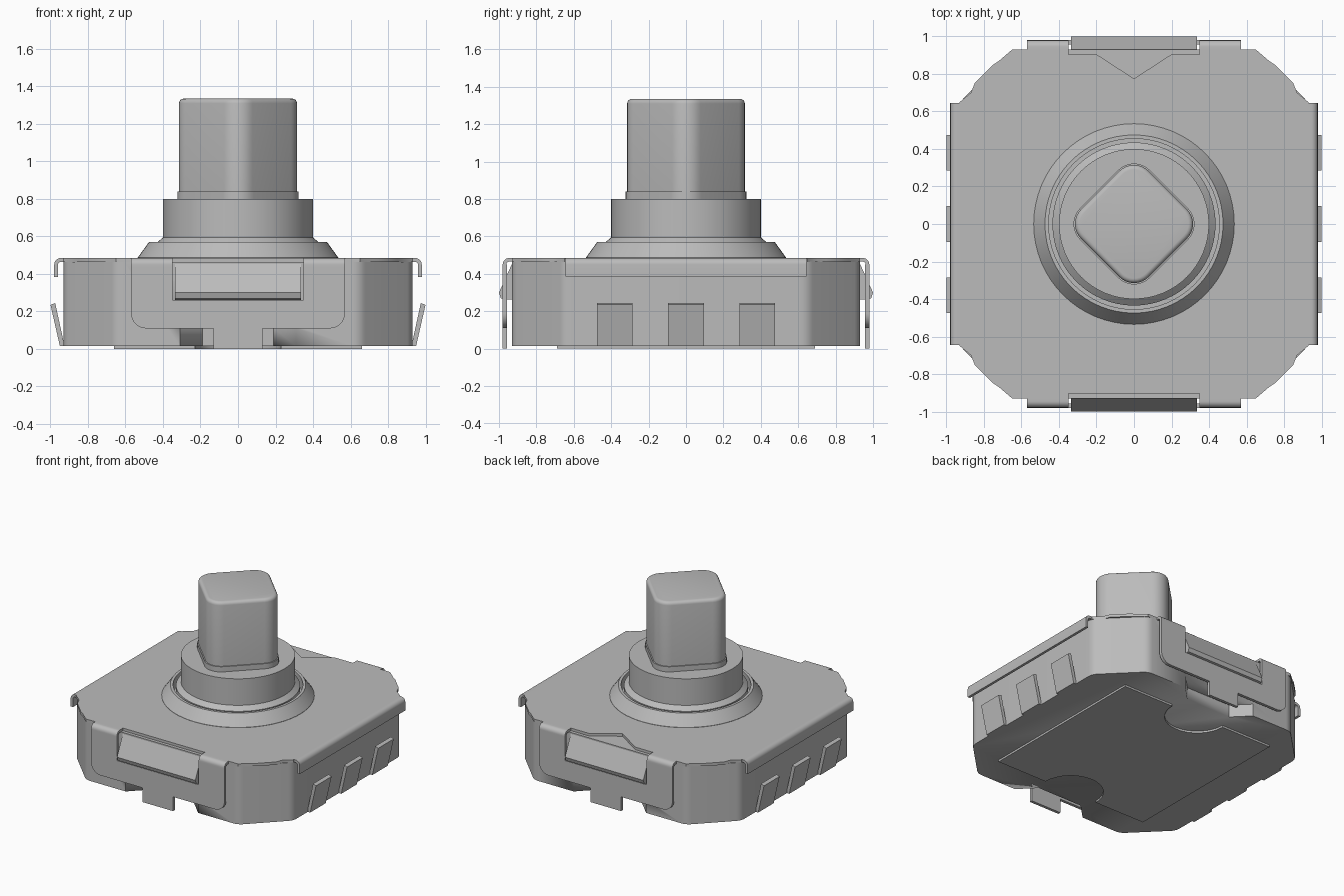
import bpy, bmesh
from math import sin, cos, pi, radians
from mathutils import Vector, Matrix

cube = bpy.data.objects.get("Cube")
if cube:
    bpy.data.objects.remove(cube)

grey = bpy.data.materials.new("satin grey")
grey.use_nodes = True
colour = (0.5, 0.5, 0.5, 1)
grey.diffuse_color = colour
grey.node_tree.nodes["Principled BSDF"].inputs["Base Color"].default_value = colour


def finish(name, bm):
    """Turn a bmesh into a named, shaded object."""
    bmesh.ops.recalc_face_normals(bm, faces=bm.faces)
    mesh = bpy.data.meshes.new(name)
    bm.to_mesh(mesh)
    bm.free()
    mesh.materials.append(grey)
    ob = bpy.data.objects.new(name, mesh)
    bpy.context.collection.objects.link(ob)
    bpy.ops.object.select_all(action="DESELECT")
    ob.select_set(True)
    bpy.context.view_layer.objects.active = ob
    bpy.ops.object.shade_smooth_by_angle(angle=radians(30))
    return ob


def prism(name, points, low, high, place=lambda a, b, c: (a, b, c)):
    """Extrude a flat outline from low to high; place maps it into the model."""
    bm = bmesh.new()
    rings = [[bm.verts.new(place(a, b, c)) for a, b in points] for c in (low, high)]
    count = len(points)
    for ring in rings:
        bm.faces.new(ring)
    for i in range(count):
        j = (i + 1) % count
        bm.faces.new((rings[0][i], rings[0][j], rings[1][j], rings[1][i]))
    return finish(name, bm)


def rounded(points, radius, steps=6):
    """Replace every corner of an outline by a curve of the given reach."""
    out = []
    for i, point in enumerate(points):
        p = Vector(point)
        start = p + (Vector(points[i - 1]) - p).normalized() * radius
        end = p + (Vector(points[(i + 1) % len(points)]) - p).normalized() * radius
        for k in range(steps + 1):
            t = k / steps
            out.append(tuple(start * (1 - t) ** 2 + p * 2 * t * (1 - t) + end * t * t))
    return out


def arc(cx, cy, r, start, end, steps=8):
    return [(cx + r * cos(radians(start + (end - start) * k / steps)),
             cy + r * sin(radians(start + (end - start) * k / steps))) for k in range(steps + 1)]


def lathe(name, profile, sides=64):
    bm = bmesh.new()
    verts = [bm.verts.new((r, 0, z)) for r, z in profile]
    edges = [bm.edges.new(pair) for pair in zip(verts, verts[1:])]
    bmesh.ops.spin(bm, geom=verts + edges, axis=(0, 0, 1), cent=(0, 0, 0),
                   angle=2 * pi, steps=sides, use_merge=True)
    bmesh.ops.remove_doubles(bm, verts=bm.verts, dist=0.0001)
    return finish(name, bm)


def mirror_points(half):
    """Complete an outline given for x > 0, ordered from the lower to the upper end."""
    return half + [(-x, y) for x, y in reversed(half)]


# Housing: octagonal block with softened corners and a pocket below each end flap
quarter = [(0.65, -0.93), (0.93, -0.65), (0.93, 0.65), (0.65, 0.93)]
housing = prism("housing", rounded(mirror_points(quarter), 0.04), 0.015, 0.465)
for end, label in ((-1, "front"), (1, "back")):
    cutter = prism(label + "_pocket_cutter",
                   [(-0.33, 0.95), (0.33, 0.95), (0.19, 0.81), (-0.19, 0.81)],
                   -0.1, 0.11, lambda a, b, c: (a, b * end, c))
    cutter.hide_render = True
    cutter.hide_viewport = True
    cut = housing.modifiers.new(label + " pocket", "BOOLEAN")
    cut.operation = "DIFFERENCE"
    cut.object = cutter

# Thin base plate with a round bite at each end
bite = arc(0, -0.69, 0.23, 180, 0, 16)
plate_half = [(0.66, -0.69), (0.66, 0.69)]
prism("base_plate", plate_half + arc(0, 0.69, 0.23, 0, -180, 16)
      + [(-x, -y) for x, y in plate_half] + arc(0, -0.69, 0.23, 180, 0, 16), 0, 0.016)

# Metal cover: stepped corners, end cutouts and one pointed notch at the back
corner = [(0.93, 0.65), (0.87, 0.7), (0.85, 0.75), (0.75, 0.85), (0.72, 0.87), (0.65, 0.93),
          (0.57, 0.93), (0.35, 0.93), (0.35, 0.905)]
cover_half = [(x, -y) for x, y in reversed(corner)] + corner + [(0.2, 0.905), (0, 0.775)]
prism("cover_top", cover_half + [(-x, y) for x, y in reversed(cover_half[:-1])], 0.463, 0.485)


def bent(drop):
    """Cross-section of the sheet where it folds down over an edge."""
    return ([(0.92, 0.485)] + arc(0.945, 0.45, 0.035, 90, 0) + [(0.98, drop), (0.96, drop)]
            + arc(0.945, 0.45, 0.015, 0, 90) + [(0.92, 0.465)])


# Side flanges and leaning contact strips
for side, label in ((1, "left"), (-1, "right")):
    prism(label + "_flange", bent(0.385), -0.645, 0.645, lambda a, b, c: (a * side, c, b))
    for n in (-1, 0, 1):
        prism(f"{label}_contact_{n + 2}",
              [(0.925, 0.015), (0.95, 0.015), (1.0, 0.235), (0.975, 0.245)],
              n * 0.38 - 0.095, n * 0.38 + 0.095, lambda a, b, c: (a * side, c, b))

# End flaps: folded shoulders, U-shaped sheet with a foot, and a sprung latch
flap_half = ([(0.13, 0), (0.13, 0.11)] + arc(0.49, 0.19, 0.08, -90, 0)
             + [(0.57, 0.45), (0.35, 0.45), (0.35, 0.262)])
for end, label in ((-1, "front"), (1, "back")):
    for side in (-1, 1):
        prism(f"{label}_shoulder_{'left' if side > 0 else 'right'}", bent(0.44),
              0.35, 0.57, lambda a, b, c: (c * side, a * end, b))
    prism(label + "_flap", mirror_points(flap_half), 0.958, 0.98,
          lambda a, b, c: (a, c * end, b))
    prism(label + "_latch", [(0.91, 0.465), (0.925, 0.465), (1.0, 0.3), (0.99, 0.27),
                             (0.965, 0.262), (0.91, 0.262)],
          -0.335, 0.335, lambda a, b, c: (c, a * end, b))

# Raised collar of the cover and the round boss inside it
lathe("cover_collar", [(0.535, 0.48), (0.535, 0.487), (0.475, 0.57), (0.455, 0.57), (0.455, 0.48)])
lathe("boss", [(0, 0.47), (0.435, 0.47), (0.435, 0.565), (0.4, 0.595), (0.4, 0.8), (0, 0.8)])


# Stem: rounded diamond with a low skirt and a soft top edge
def diamond(inset):
    r, reach = 0.11 - inset, 0.205
    return [p for k in range(4) for p in
            arc(reach * cos(k * pi / 2), reach * sin(k * pi / 2), r, k * 90 - 45, k * 90 + 45)]


prism("stem_skirt", diamond(-0.008), 0.79, 0.84)
bm = bmesh.new()
levels = [(0, 0.79), (0, 1.31)] + [(0.025 - 0.025 * cos(t * pi / 8), 1.31 + 0.025 * sin(t * pi / 8))
                                  for t in range(1, 5)]
rings = [[bm.verts.new((x, y, z)) for x, y in diamond(inset)] for inset, z in levels]
for lower, upper in zip(rings, rings[1:]):
    for i in range(len(lower)):
        bm.faces.new((lower[i - 1], lower[i], upper[i], upper[i - 1]))
bm.faces.new(rings[0])
bm.faces.new(rings[-1])
finish("stem", bm)
